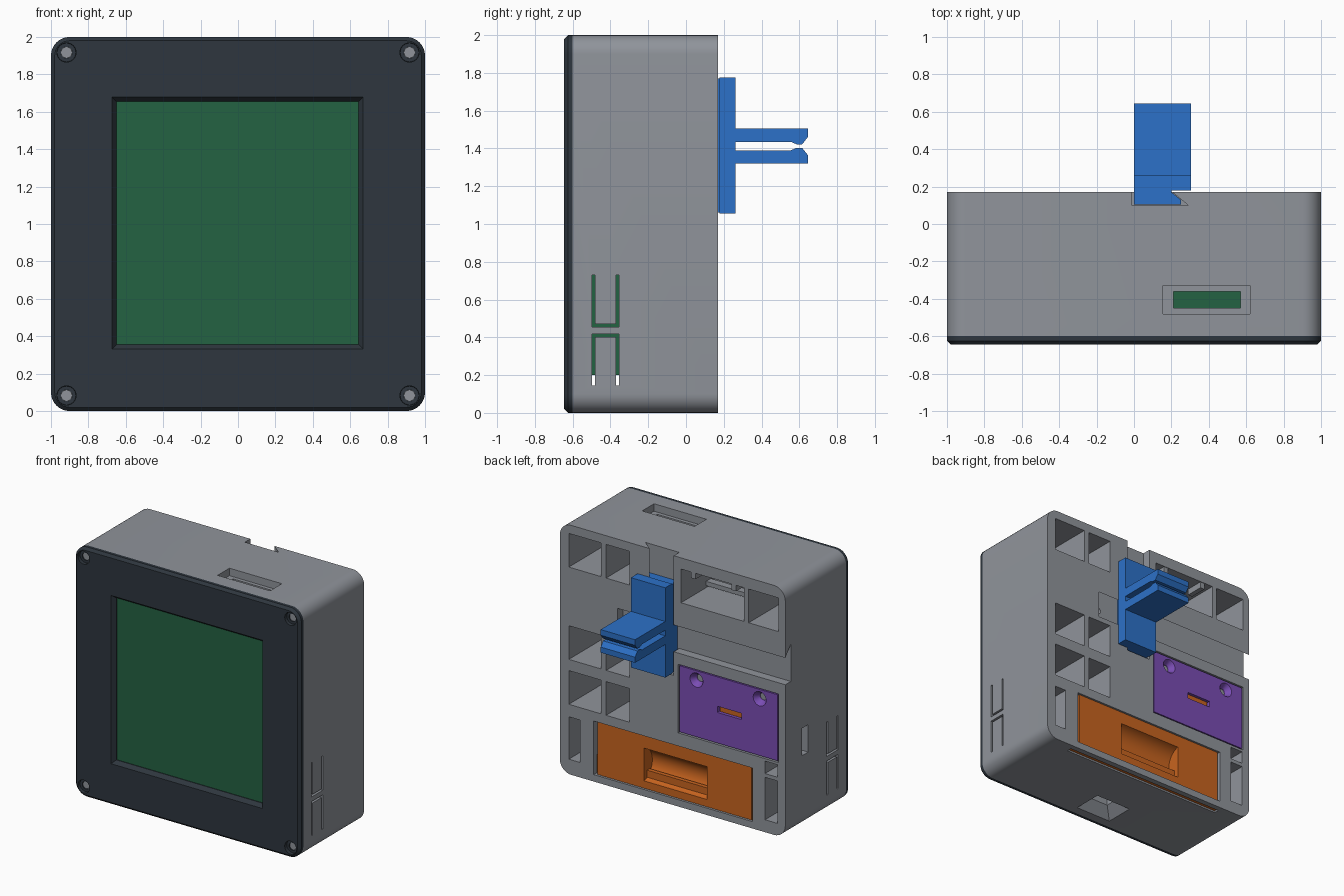
import bpy, bmesh, math
from mathutils import Vector

if "Cube" in bpy.data.objects:
    bpy.data.objects.remove(bpy.data.objects["Cube"], do_unlink=True)


def material(name, *srgb):
    col = [((c / 255 + 0.055) / 1.055) ** 2.4 for c in srgb] + [1]
    m = bpy.data.materials.new(name)
    m.use_nodes = True
    m.diffuse_color = col
    m.node_tree.nodes["Principled BSDF"].inputs["Base Color"].default_value = col
    return m


GRAY = material("shell gray", 144, 148, 155)
DARK = material("cover charcoal", 46, 54, 62)
GREEN = material("board green", 36, 98, 66)
BLUE = material("clip blue", 44, 113, 200)
PURPLE = material("plate purple", 122, 77, 180)
ORANGE = material("drawer orange", 200, 100, 31)

PLACE = {
    "x": lambda u, v, t: (t, u, v),
    "y": lambda u, v, t: (u, t, v),
    "z": lambda u, v, t: (u, v, t),
}


def loft(name, axis, sections, mat=None):
    """Solid through (outline, position) sections along an axis."""
    bm = bmesh.new()
    rings = [[bm.verts.new(PLACE[axis](u, v, t)) for u, v in pts] for pts, t in sections]
    n = len(rings[0])
    bm.faces.new(rings[0])
    bm.faces.new(rings[-1])
    for a, b in zip(rings, rings[1:]):
        for i in range(n):
            j = (i + 1) % n
            bm.faces.new((a[i], a[j], b[j], b[i]))
    bmesh.ops.recalc_face_normals(bm, faces=bm.faces)
    me = bpy.data.meshes.new(name)
    bm.to_mesh(me)
    bm.free()
    if mat:
        me.materials.append(mat)
    ob = bpy.data.objects.new(name, me)
    bpy.context.collection.objects.link(ob)
    return ob


def prism(name, axis, pts, a, b, mat=None):
    return loft(name, axis, [(pts, a), (pts, b)], mat)


def rect(u0, u1, v0, v1):
    return [(u0, v0), (u1, v0), (u1, v1), (u0, v1)]


def circle(u, v, r, n=24):
    return [(u + r * math.cos(math.tau * i / n), v + r * math.sin(math.tau * i / n)) for i in range(n)]


def rounded(half, r, steps=8):
    """Rounded square centred on z = 1."""
    pts = []
    for q, (sx, sz) in enumerate([(1, 1), (-1, 1), (-1, -1), (1, -1)]):
        for i in range(steps + 1):
            a = (q + i / steps) * math.pi / 2
            pts.append((sx * (half - r) + r * math.cos(a), 1 + sz * (half - r) + r * math.sin(a)))
    return pts


def box(name, x, y, z, mat=None):
    return prism(name, "y", rect(*x, *z), *y, mat)


def cut(ob, cutter):
    mod = ob.modifiers.new("cut", "BOOLEAN")
    mod.operation, mod.solver, mod.object = "DIFFERENCE", "EXACT", cutter
    dg = bpy.context.evaluated_depsgraph_get()
    me = bpy.data.meshes.new_from_object(ob.evaluated_get(dg))
    ob.modifiers.clear()
    ob.data = me
    bpy.data.objects.remove(cutter, do_unlink=True)


def smooth(ob):
    ob.data.shade_smooth()
    ob.data.set_sharp_from_angle(angle=math.radians(30))


BACK, FLOOR = 0.17, -0.25

# Shell with the front cavity for the board
shell = prism("shell", "y", rounded(1, 0.1), -0.6, BACK, GRAY)
cut(shell, box("c", (-0.9, 0.9), (-0.7, -0.32), (0.13, 1.87)))

# Weight-saving pockets in the back
for x in [(0.635, 0.92), (0.38, 0.59)]:
    for z in [(1.66, 1.93), (0.92, 1.19), (0.56, 0.83)]:
        cut(shell, box("c", x, (FLOOR, 0.3), z))
for x, z in [((-0.635, -0.075), (1.64, 1.91)), ((-0.94, -0.675), (1.64, 1.91)),
             ((0.82, 0.92), (0.12, 0.46)), ((-0.93, -0.82), (0.1, 0.44)),
             ((-0.93, -0.82), (0.47, 0.57))]:
    cut(shell, box("c", x, (FLOOR, 0.3), z))

# Dovetail channels: one down from the top, one in from the side
dove = [(-0.01, 0.2), (-0.01, 0.1), (0.29, 0.1), (0.205, BACK), (0.205, 0.2)]
cut(shell, prism("c", "z", dove, 1.04, 2.1))
side_dove = [(y, 1.24 + x) for x, y in dove]
cut(shell, prism("c", "x", side_dove, -1.1, 0.49))
cut(shell, prism("c", "y", circle(0.44, 1.33, 0.025), 0.04, 0.2))

# Top port and bottom port, each a recess with a window
cut(shell, box("c", (0.155, 0.62), (-0.48, -0.33), (1.94, 2.1)))
cut(shell, box("c", (0.21, 0.57), (-0.45, -0.36), (1.8, 2.1)))
cut(shell, loft("c", "z", [(rect(-0.2, 0.12, -0.53, -0.29), -0.001),
                           (rect(-0.12, 0.04, -0.46, -0.36), 0.08)]))
cut(shell, box("c", (-0.12, 0.04), (-0.46, -0.36), (0.05, 0.2)))

# Flexible button slits on both sides
for s in (-1, 1):
    x = tuple(sorted((s * 0.88, s * 1.1)))
    for ends, bar in [((0.455, 0.73), 0.455), ((0.145, 0.418), 0.402)]:
        for y in (-0.498, -0.37):
            cut(shell, box("c", x, (y, y + 0.016), ends))
        cut(shell, box("c", x, (-0.498, -0.354), (bar, bar + 0.016)))
cut(shell, box("c", (-1.1, -0.9), (-0.12, -0.04), (0.58, 0.8)))

# Seats for the plate and the drawer, with the drawer slit underneath
cut(shell, box("c", (-0.94, -0.05), (0.05, 0.3), (0.59, 1.14)))
cut(shell, box("c", (-0.71, 0.7), (-0.15, 0.3), (0.055, 0.485)))
cut(shell, box("c", (-0.73, 0.73), (0.085, 0.125), (-0.1, 0.2)))
smooth(shell)

# Rails inside the large back opening
for z in (1.66, 1.76):
    box("inner_rail", (-0.63, -0.08), (-0.2, -0.14), (z, z + 0.035), GRAY)
for x in (-0.56, -0.2):
    box("inner_tab", (x, x + 0.04), (0.02, 0.165), (1.86, 1.915), GRAY)

# Front cover with bevelled rim, framed window and screw holes
cover = loft("front_cover", "y", [(rounded(1, 0.1), -0.6), (rounded(1, 0.1), -0.625),
                                  (rounded(0.98, 0.08), -0.645)], DARK)
cut(cover, loft("c", "y", [(rect(-0.675, 0.67, 0.33, 1.68), -0.646),
                           (rect(-0.65, 0.645, 0.355, 1.655), -0.612),
                           (rect(-0.65, 0.645, 0.355, 1.655), -0.55)]))
for x in (-0.917, 0.917):
    for z in (0.083, 1.917):
        cut(cover, loft("c", "y", [(circle(x, z, 0.052), -0.65), (circle(x, z, 0.05), -0.62)]))
        cut(cover, prism("c", "y", circle(x, z, 0.03), -0.65, -0.55))
        smooth(prism("cover_screw", "y", circle(x, z, 0.029), -0.612, -0.59, GRAY))
smooth(cover)

# Display and circuit board
box("display_panel", (-0.649, 0.644), (-0.608, -0.57), (0.356, 1.654), GREEN)
box("circuit_board", (-0.89, 0.89), (-0.575, -0.33), (0.2, 1.86), GREEN)

# Purple plate with countersunk screws and a lever slot
plate = box("back_plate", (-0.93, -0.06), (0.07, 0.167), (0.6, 1.13), PURPLE)
for x in (-0.77, -0.21):
    cut(plate, loft("c", "y", [(circle(x, 1.055, 0.058), 0.168), (circle(x, 1.055, 0.03), 0.125)]))
    cut(plate, prism("c", "y", circle(x, 1.055, 0.03), 0.05, 0.15))
    smooth(prism("plate_screw", "y", circle(x, 1.055, 0.029), 0.06, 0.115, GRAY))
cut(plate, box("c", (-0.61, -0.395), (0.05, 0.2), (0.845, 0.895)))
smooth(plate)
box("lever", (-0.6, -0.405), (0.06, 0.15), (0.85, 0.89), ORANGE)

# Orange drawer with a scooped finger grip and a tongue in the slit
drawer = box("drawer", (-0.695, 0.675), (-0.14, 0.16), (0.06, 0.48), ORANGE)
cut(drawer, prism("c", "x", circle(0.19, 0.25, 0.135, 48), -0.3, 0.26))
smooth(drawer)
box("drawer_tongue", (-0.725, 0.725), (0.088, 0.122), (0.012, 0.19), ORANGE)

# Blue clip: dovetail foot, mounting plate and two hooked arms
prism("clip_foot", "z", [(0, 0.185), (0, 0.105), (0.25, 0.105), (0.25, 0.13), (0.2, BACK), (0.2, 0.185)],
      1.06, 1.77, BLUE)
box("clip_plate", (0, 0.305), (0.178, 0.262), (1.055, 1.775), BLUE)
arm = [(0.255, 1.505), (0.645, 1.505), (0.645, 1.46), (0.615, 1.422),
       (0.585, 1.422), (0.555, 1.435), (0.255, 1.435)]
prism("clip_upper_arm", "x", arm, 0, 0.305, BLUE)
prism("clip_lower_arm", "x", [(y, 2.825 - z) for y, z in arm], 0, 0.305, BLUE)
